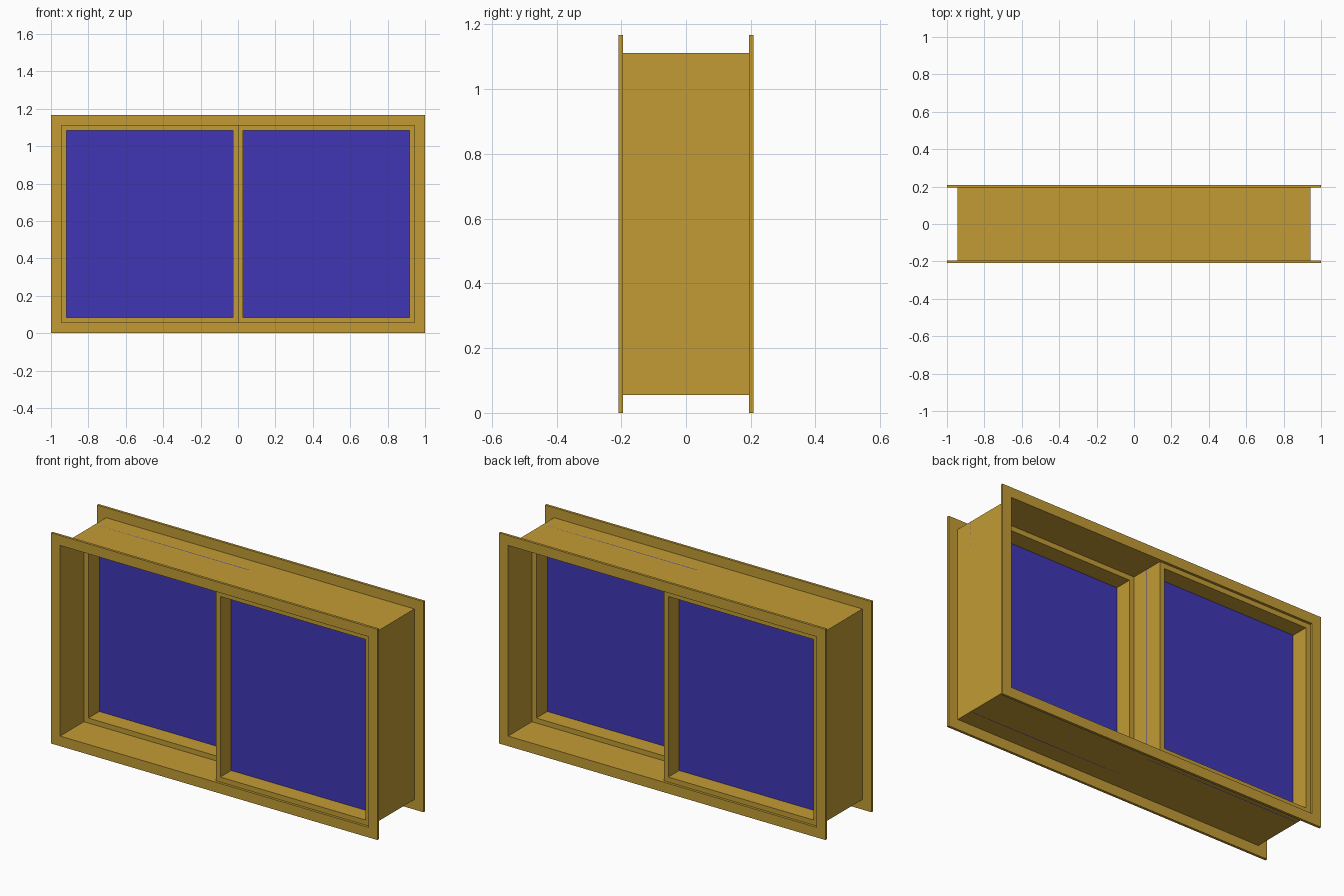
import bpy, bmesh

if "Cube" in bpy.data.objects:
    bpy.data.objects.remove(bpy.data.objects["Cube"])

U = 1 / 36                                # modelling unit: trim = 2U, sash rail = 1U
W, H = 1.0, 42 * U                        # half width and full height of the casing
IX, Z0, Z1 = W - 2 * U, 2 * U, H - 2 * U  # opening
YT, YJ = 7.5 * U, 7 * U                   # outer trim face, jamb end


def material(name, rgb):
    m = bpy.data.materials.new(name)
    m.diffuse_color = (*rgb, 1)
    m.use_nodes = True
    m.node_tree.nodes["Principled BSDF"].inputs["Base Color"].default_value = m.diffuse_color
    return m


wood = material("wood", (0.54, 0.33, 0.035))
glass = material("glass", (0.05, 0.037, 0.46))


def finish(name, bm, mat):
    bmesh.ops.recalc_face_normals(bm, faces=bm.faces)
    me = bpy.data.meshes.new(name)
    bm.to_mesh(me)
    bm.free()
    me.materials.append(mat)
    ob = bpy.data.objects.new(name, me)
    bpy.context.collection.objects.link(ob)
    return ob


def sweep(name, rect, profile, mat, closed=True):
    """Carry a profile of (inset, y) points around the rectangle x0, x1, z0, z1."""
    x0, x1, z0, z1 = rect
    bm = bmesh.new()
    loops = [[bm.verts.new(p) for p in ((x0 + d, y, z0 + d), (x1 - d, y, z0 + d),
                                        (x1 - d, y, z1 - d), (x0 + d, y, z1 - d))]
             for d, y in profile]
    pairs = list(zip(loops, loops[1:])) + ([(loops[-1], loops[0])] if closed else [])
    for a, b in pairs:
        for i in range(4):
            j = (i + 1) % 4
            bm.faces.new((a[i], a[j], b[j], b[i]))
    return finish(name, bm, mat)


def ring(name, rect, width, ya, yb):
    return sweep(name, rect, [(0, ya), (width, ya), (width, yb), (0, yb)], wood)


def pane(name, rect, y, t):
    x0, x1, z0, z1 = rect
    bm = bmesh.new()
    bmesh.ops.create_cube(bm, size=1)
    bmesh.ops.scale(bm, vec=(x1 - x0, t, z1 - z0), verts=bm.verts)
    bmesh.ops.translate(bm, vec=((x0 + x1) / 2, y, (z0 + z1) / 2), verts=bm.verts)
    return finish(name, bm, glass)


# Casing trim on both wall faces, joined by a thin jamb lining
outer = (-W, W, 0, H)
ring("front_trim", outer, 2 * U, -YT, -YJ)
ring("back_trim", outer, 2 * U, YJ, YT)
sweep("jamb_lining", (-IX, IX, Z0, Z1), [(0, -YJ), (0, YJ)], wood, closed=False)

# Two sliding sashes: right one in the front track, left one in the back track
for side, rect, ya, yb in (("right", (0, IX, Z0, Z1), -YJ, 0),
                           ("left", (-IX, 0, Z0, Z1), 0, YJ)):
    ring(side + "_sash", rect, U, ya, yb)
    pane(side + "_glass", rect, (ya + yb) / 2, 0.004)
